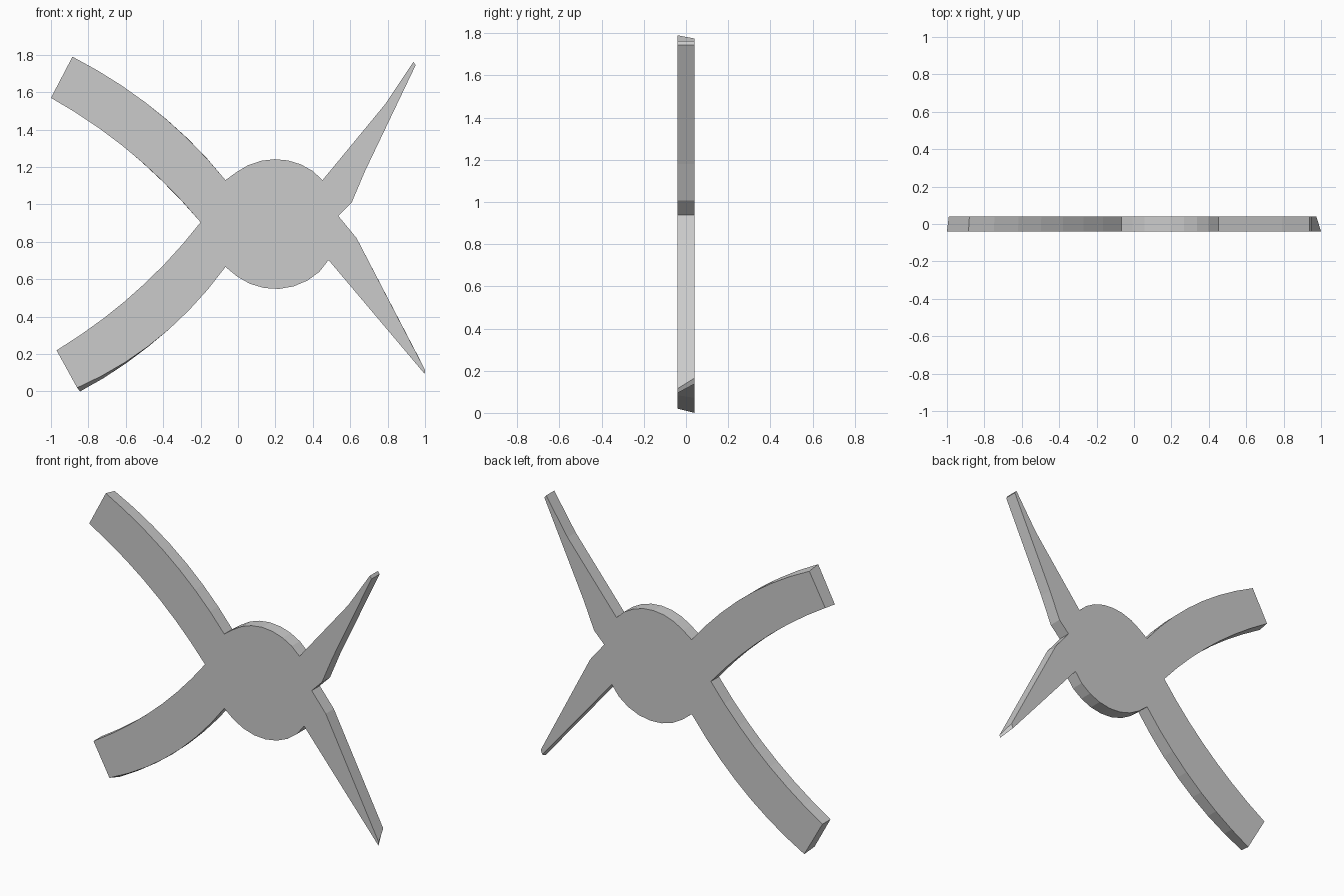
import bpy, bmesh
from math import cos, sin, atan2, tau
from mathutils import Vector

if "Cube" in bpy.data.objects:
    bpy.data.objects.remove(bpy.data.objects["Cube"])

HALF = 0.04
HUB, R = Vector((0.2, 0.895)), 0.347


def bow(a, m, b, n=7):
    """Curve from a through m (halfway) to b, without the end point."""
    a, m, b = Vector(a), Vector(m), Vector(b)
    c = 2 * m - (a + b) / 2
    return [(1 - t) ** 2 * a + 2 * t * (1 - t) * c + t * t * b
            for t in (i / n for i in range(n))]


def hub_arc(a, b, n=8):
    """Clockwise rim of the hub from a to b, without the end point."""
    a, b = Vector(a), Vector(b)
    a0 = atan2(*(a - HUB).yx)
    sweep = (a0 - atan2(*(b - HUB).yx)) % tau
    return [a] + [HUB + R * Vector((cos(a0 - sweep * i / n), sin(a0 - sweep * i / n)))
                  for i in range(1, n)]


def outline(ul_in, ul_out, lr_tip, ll_out):
    """Clockwise silhouette in x, z; the limb ends differ front to back."""
    nw, ne, se, sw = (-0.067, 1.13), (0.452, 1.13), (0.484, 0.703), (-0.067, 0.666)
    west, ll_in = (-0.2, 0.905), (-0.97, 0.22)
    pts = bow(ul_out, (-0.437, 1.5), nw)              # upper wide arm, outer edge
    pts += hub_arc(nw, ne)                            # hub top
    pts += [ne, (0.65, 1.37), (0.79, 1.54),           # upper pointed arm
            (0.938, 1.762), (0.95, 1.745), (0.68, 1.18), (0.607, 1.008),
            (0.537, 0.938)]
    pts += [(0.634, 0.82), *lr_tip]                   # lower pointed arm
    pts += hub_arc(se, sw)                            # hub bottom
    pts += bow(sw, (-0.425, 0.285), ll_out)           # lower wide arm
    pts += [ll_out]
    pts += bow(ll_in, (-0.55, 0.53), west)
    pts += bow(west, (-0.57, 1.275), ul_in)           # upper wide arm, inner edge
    pts += [ul_in]
    return pts


front = outline((-1.0, 1.57), (-0.885, 1.79), [(1.0, 0.115), (0.998, 0.094)], (-0.86, 0.02))
back = outline((-0.99, 1.575), (-0.88, 1.775), [(0.975, 0.165), (0.965, 0.137)], (-0.845, 0.0))

# Flat four-armed plate with a round hub
bm = bmesh.new()
f = [bm.verts.new((p[0], -HALF, p[1])) for p in front]
b = [bm.verts.new((p[0], HALF, p[1])) for p in back]
bm.faces.new(f)
bm.faces.new(b[::-1])
for i in range(len(f)):
    j = (i + 1) % len(f)
    bm.faces.new((f[i], b[i], b[j], f[j]))
bmesh.ops.recalc_face_normals(bm, faces=bm.faces)
mesh = bpy.data.meshes.new("four_armed_plate")
bm.to_mesh(mesh)
bm.free()
bpy.context.collection.objects.link(bpy.data.objects.new("four_armed_plate", mesh))
